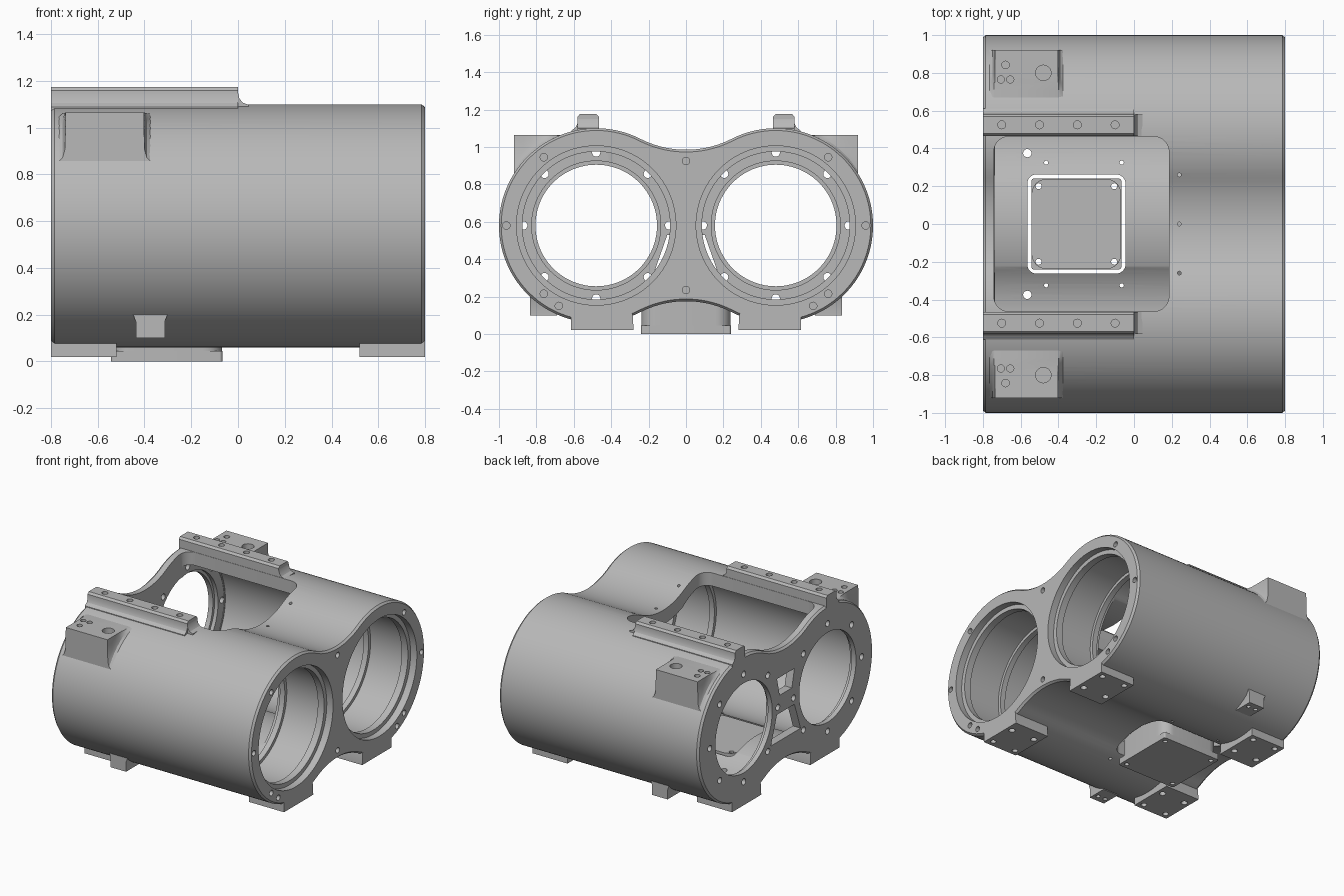
import bpy, bmesh
from math import sin, cos, pi, atan2, radians, sqrt

if "Cube" in bpy.data.objects:
    bpy.data.objects.remove(bpy.data.objects["Cube"], do_unlink=True)

grey = bpy.data.materials.new("machined_grey")
grey.use_nodes = True
grey.diffuse_color = (0.48, 0.48, 0.48, 1)
bsdf = next(n for n in grey.node_tree.nodes if n.type == 'BSDF_PRINCIPLED')
bsdf.inputs["Base Color"].default_value = grey.diffuse_color

CY, CZ, R = 0.48, 0.58, 0.52          # bore centre and outer radius
SIDES = ((-1, "front"), (1, "back"))


# ---------- profiles ----------
def circle(u, v, r, n=96):
    return [(u + r * cos(2 * pi * i / n), v + r * sin(2 * pi * i / n)) for i in range(n)]


def arc(u, v, r, a, b, n):
    return [(u + r * cos(a + (b - a) * i / n), v + r * sin(a + (b - a) * i / n)) for i in range(n + 1)]


def rounded(u0, u1, v0, v1, r):
    pts = []
    for k, (u, v) in enumerate(((u1 - r, v1 - r), (u0 + r, v1 - r), (u0 + r, v0 + r), (u1 - r, v0 + r))):
        pts += arc(u, v, r, k * pi / 2, (k + 1) * pi / 2, 8)
    return pts


def peanut(r, h):
    """Two circles joined by tangent concave arcs, h = half height at the waist."""
    k = r - h
    d = (CY * CY - k * k) / (2 * k)
    t = atan2(d, CY)                       # direction from right centre to waist arc centre
    right = arc(CY, CZ, r, -(pi - t), pi - t, 72)
    top = arc(0, CZ + d, d - h, -t, t - pi, 24)[1:-1]
    left = arc(-CY, CZ, r, t, 2 * pi - t, 72)
    bottom = arc(0, CZ - d, d - h, pi - t, t, 24)[1:-1]
    return right + top + left + bottom


def pad_section(y):
    """Pad cross-section whose sides flare where they meet the round wall."""
    base = CZ + sqrt(R * R - (y - CY) ** 2)
    flare = [(0.195, 0.75)]
    for i, (w, rise) in enumerate(((0.195, 0), (0.18, 0.015), (0.17, 0.05))):
        flare.append((w, min(base + rise, 1.062 + i * 0.001)))
    flare.append((0.167, 1.065))
    return [(-0.57 + w, z) for w, z in flare] + [(-0.57 - w, z) for w, z in reversed(flare)]


# ---------- solids ----------
def place(axis, t, u, v):
    return {'X': (t, u, v), 'Y': (u, t, v), 'Z': (u, v, t)}[axis]


def solid(name, *lofts):
    """Each loft is (axis, [(position, profile), ...])."""
    bm = bmesh.new()
    for axis, sections in lofts:
        rings = [[bm.verts.new(place(axis, t, u, v)) for u, v in pts] for t, pts in sections]
        bm.faces.new(rings[0])
        bm.faces.new(rings[-1])
        for a, b in zip(rings, rings[1:]):
            for i in range(len(a)):
                j = (i + 1) % len(a)
                bm.faces.new((a[i], a[j], b[j], b[i]))
    bmesh.ops.recalc_face_normals(bm, faces=bm.faces)
    mesh = bpy.data.meshes.new(name)
    bm.to_mesh(mesh)
    bm.free()
    mesh.materials.append(grey)
    obj = bpy.data.objects.new(name, mesh)
    bpy.context.collection.objects.link(obj)
    return obj


def prism(axis, pts, a, b):
    return axis, [(a, pts), (b, pts)]


def drill(axis, u, v, r, a, b):
    return prism(axis, circle(u, v, r, 20), a, b)


def cut(obj, *groups):
    """Subtract each group of separate lofts in turn."""
    for group in groups:
        cutter = solid("cutter", *group)
        cutter.hide_render = True
        mod = obj.modifiers.new("cut", 'BOOLEAN')
        mod.operation, mod.solver, mod.object = 'DIFFERENCE', 'EXACT', cutter
        dg = bpy.context.evaluated_depsgraph_get()
        mesh = bpy.data.meshes.new_from_object(obj.evaluated_get(dg))
        obj.modifiers.clear()
        obj.data = mesh
        bpy.data.objects.remove(cutter, do_unlink=True)


def finish(obj):
    obj.data.shade_smooth()
    obj.data.set_sharp_from_angle(angle=radians(28))


def flip(pts, s):
    return [(s * u, v) for u, v in pts]


def bores(r, a, b):
    return [prism('X', circle(s * CY, CZ, r), a, b) for s, _ in SIDES]


# ---------- twin bore housing ----------
chamfered, full = peanut(R - 0.012, 0.393), peanut(R, 0.405)
housing = solid("housing", ('X', [(-0.8, chamfered), (-0.785, full), (0.785, full), (0.8, chamfered)]))
upper_window = [(-0.07, 0.66), (0.07, 0.66), (0.1, 0.79), (-0.1, 0.79)]
lower_window = [(-0.17, 0.33), (0.17, 0.33), (0.1, 0.53), (-0.1, 0.53)]

flange_holes = [drill('X', s * CY + 0.39 * cos(k * pi / 4), CZ + 0.39 * sin(k * pi / 4), 0.022, -0.9, -0.7)
                for s, _ in SIDES for k in range(8)]
end_spots = [(0, 0.925), (0, 0.235)] + [(s * y, z) for s, _ in SIDES
             for y, z in ((0.96, CZ), (0.76, 0.945), (0.76, 0.215), (0.68, 0.15))]
end_holes = [drill('X', y, z, 0.02, 0.75, 0.9) for y, z in end_spots]
top_holes = [drill('Z', 0.24, y, 0.01, 0.93, 1.2) for y in (-0.26, 0, 0.26)]
pad_holes = {s: [drill('Z', x, s * y, r, 0.965, 1.2) for x, y, r in
                 ((-0.48, 0.8, 0.041), (-0.68, 0.842, 0.02), (-0.705, 0.765, 0.019), (-0.655, 0.765, 0.019))]
             for s, _ in SIDES}
floor_holes = [drill('Z', x, s * y, r, -0.1, 0.4) for s, _ in SIDES
               for x, y, r in ((-0.565, 0.375, 0.022), (-0.465, 0.325, 0.011), (-0.065, 0.325, 0.011))]

cut(housing,
    [prism('X', peanut(0.415, 0.3), -0.738, 0.36)],
    bores(0.425, -0.735, 0.39) + bores(0.425, 0.43, 0.7),   # a rib stays between the two lengths
    bores(0.402, 0.3, 0.5),
    bores(0.395, 0.65, 0.77),
    bores(0.426, 0.75, 0.9),
    bores(0.345, -0.765, -0.7),
    bores(0.325, -0.9, -0.7),
    [prism('Z', rounded(-0.742, 0.185, -0.463, 0.463, 0.08), 0.62, 1.3)],
    [prism('Z', rounded(-0.565, -0.045, -0.263, 0.263, 0.05), -0.1, 0.45)],
    [prism('X', upper_window, -0.9, -0.7), prism('X', lower_window, -0.9, -0.7)],
    flange_holes + end_holes,
    top_holes + floor_holes + pad_holes[-1] + pad_holes[1])
finish(housing)

# ---------- mounted parts, one set per side ----------
rail_profile = [(0.465, 1.04), (0.465, 1.16), (0.478, 1.175), (0.568, 1.175), (0.581, 1.16),
                (0.581, 1.125), (0.59, 1.105), (0.612, 1.088), (0.612, 1.04)]
rail_end = [(-0.02, 1.04), (-0.02, 1.15), (0, 1.15), (0.006, 1.125), (0.02, 1.107), (0.045, 1.098), (0.045, 1.04)]
foot_profile = [(0.28, 0.02), (0.615, 0.02), (0.615, 0.1), (0.57, 0.14), (0.3, 0.14), (0.285, 0.1)]

for s, side in SIDES:
    rail = solid("rail_" + side, prism('X', flip(rail_profile, s), -0.8, 0))
    cut(rail, [drill('Z', x, s * 0.525, 0.021, 1.12, 1.3) for x in (-0.7, -0.5, -0.3, -0.1)])
    finish(rail)
    finish(solid("rail_fillet_" + side, prism('Y', rail_end, s * 0.466, s * 0.581)))

    # pads are trimmed flush with the inside of the wall
    pad = solid("top_pad_" + side, ('Y', [(s * y, pad_section(y)) for y in
                                          (0.67, 0.71, 0.75, 0.79, 0.83, 0.87, 0.92)]))
    cut(pad, bores(0.47, -0.9, 0), pad_holes[s])
    finish(pad)

    lug = solid("side_lug_" + side, ('Z', [
        (z, [(-0.375 - w, s * 0.69), (-0.375 + w, s * 0.69), (-0.375 + w, s * 0.835), (-0.375 - w, s * 0.835)])
        for z, w in ((0.1, 0.062), (0.17, 0.062), (0.205, 0.075))]))
    cut(lug, [drill('Z', x, s * 0.785, 0.015, 0.0, 0.14) for x in (-0.405, -0.345)])
    finish(lug)

    for x, end in ((-0.66, "right"), (0.66, "left")):
        foot = solid(f"foot_{side}_{end}", prism('X', flip(foot_profile, s), x - 0.14, x + 0.14))
        inner = [drill('Z', x + dx, s * 0.375, 0.022, -0.1, 0.3) for dx in (-0.095, 0.095)]
        outer = [drill('Z', x + dx, s * 0.57, 0.02, -0.1, 0.06) for dx in (-0.095, 0.095)]
        cut(foot, inner + outer)
        finish(foot)

# ---------- sump block in the floor opening ----------
bolt_spots = [(x, y) for x in (-0.505, -0.105) for y in (-0.2, 0.2)]
for name, pts, a, b in (
        ("sump_plate", rounded(-0.543, -0.067, -0.24, 0.24, 0.012), 0, 0.045),
        ("sump_collar", rounded(-0.542, -0.068, -0.239, 0.239, 0.08), 0.045, 0.22)):
    part = solid(name, prism('Z', pts, a, b))
    cut(part, [drill('Z', x, y, 0.016, -0.1, 0.4) for x, y in bolt_spots])
    finish(part)
